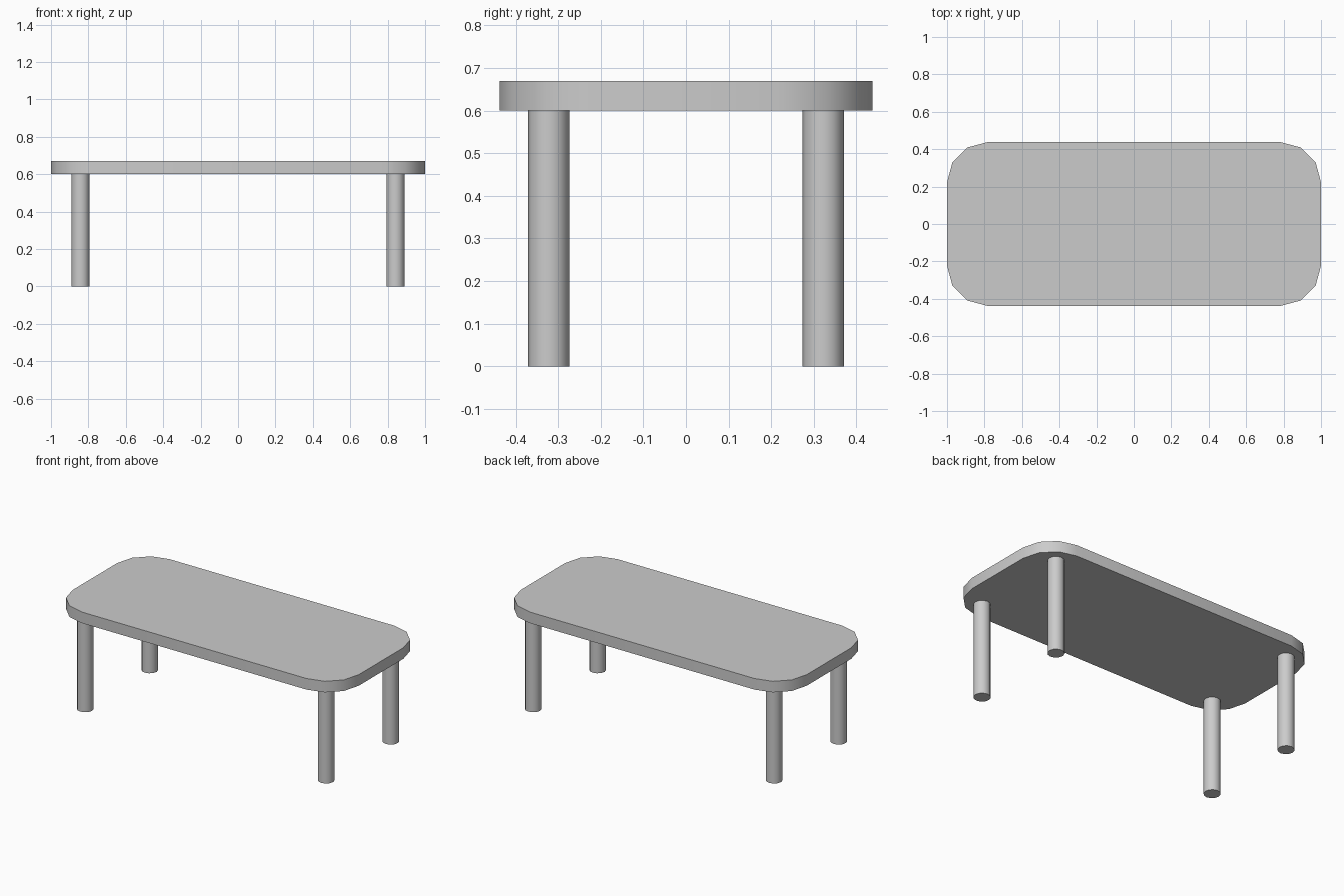
import bpy, bmesh
from math import cos, sin, radians, pi

if "Cube" in bpy.data.objects:
    bpy.data.objects.remove(bpy.data.objects["Cube"])

TOP_Z, THICK = 0.60, 0.07
HALF_X, HALF_Y, CORNER = 1.0, 0.4375, 0.215
LEG_X, LEG_Y, LEG_R, SIDES = 0.842, 0.322, 0.0485, 12


def prism(name, outline, z0, z1):
    """Extrude a closed outline upward, smooth around and sharp at the rims."""
    bm = bmesh.new()
    face = bm.faces.new([bm.verts.new((x, y, z0)) for x, y in outline])
    ext = bmesh.ops.extrude_face_region(bm, geom=[face], use_keep_orig=True)
    for v in ext["geom"]:
        if isinstance(v, bmesh.types.BMVert):
            v.co.z = z1
    bmesh.ops.recalc_face_normals(bm, faces=bm.faces)
    mesh = bpy.data.meshes.new(name)
    bm.to_mesh(mesh)
    bm.free()
    obj = bpy.data.objects.new(name, mesh)
    bpy.context.collection.objects.link(obj)
    bpy.ops.object.select_all(action='DESELECT')
    obj.select_set(True)
    bpy.context.view_layer.objects.active = obj
    bpy.ops.object.shade_smooth_by_angle(angle=radians(40))
    return obj


# Tabletop: rounded rectangle with three segments per corner
outline = []
for q, (sx, sy) in enumerate([(1, 1), (-1, 1), (-1, -1), (1, -1)]):
    for i in range(4):
        a = radians(90 * q + 30 * i)
        outline.append((sx * (HALF_X - CORNER) + CORNER * cos(a),
                        sy * (HALF_Y - CORNER) + CORNER * sin(a)))
prism("tabletop", outline, TOP_Z, TOP_Z + THICK)

# Four round legs
for yname, sy in (("front", -1), ("back", 1)):
    for xname, sx in (("left", -1), ("right", 1)):
        ring = [(sx * LEG_X + LEG_R * cos(2 * pi * i / SIDES),
                 sy * LEG_Y + LEG_R * sin(2 * pi * i / SIDES)) for i in range(SIDES)]
        prism(f"{yname}_{xname}_leg", ring, 0, TOP_Z)
